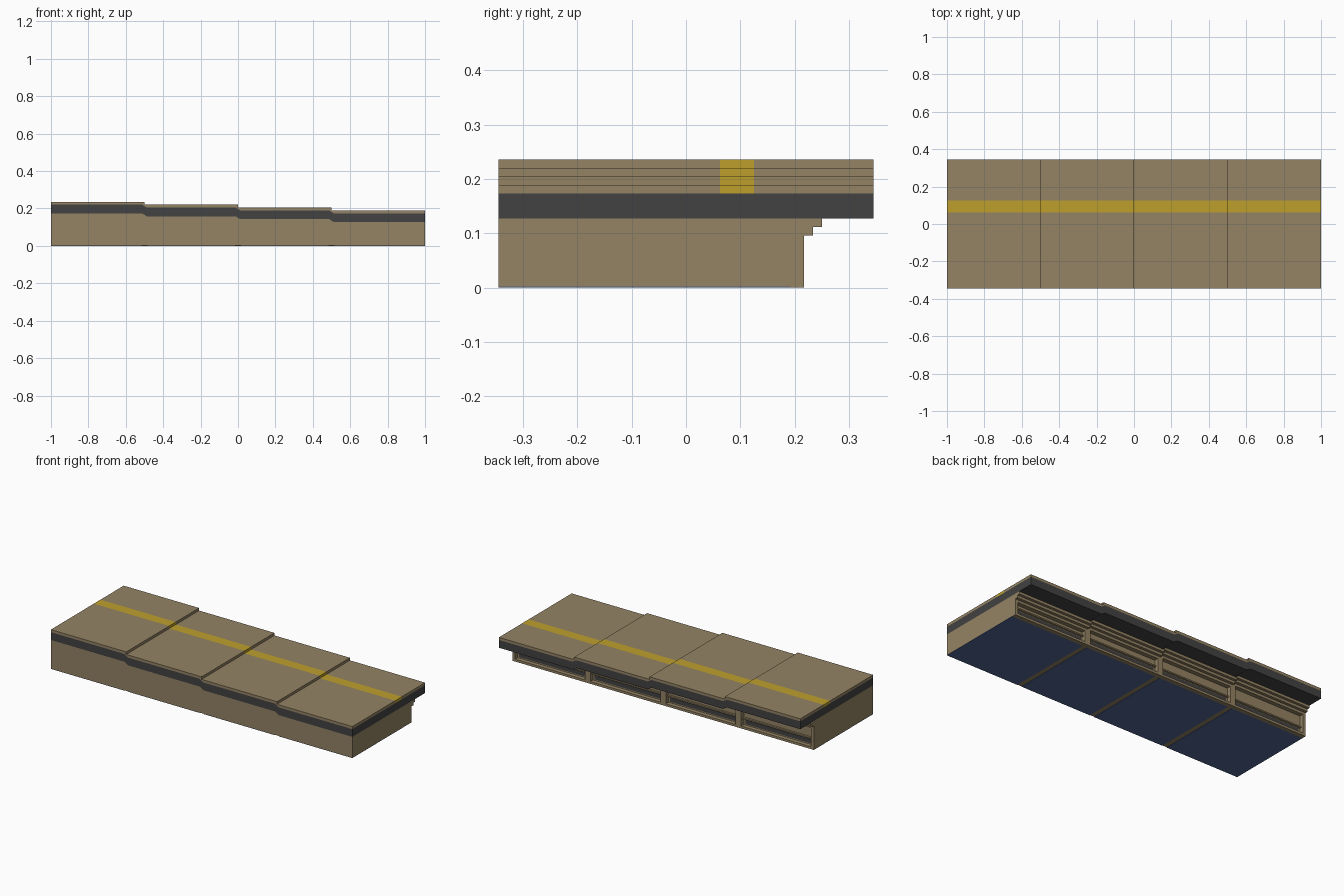
import bpy, bmesh

cube = bpy.data.objects.get("Cube")
if cube:
    bpy.data.objects.remove(cube)


def lin(c):
    c /= 255
    return c / 12.92 if c <= 0.04045 else ((c + 0.055) / 1.055) ** 2.4


def material(name, r, g, b):
    m = bpy.data.materials.new(name)
    m.use_nodes = True
    col = (lin(r), lin(g), lin(b), 1)
    m.diffuse_color = col
    bsdf = m.node_tree.nodes["Principled BSDF"]
    bsdf.inputs["Base Color"].default_value = col
    bsdf.inputs["Roughness"].default_value = 0.9
    return m


TAN = material("tan stone", 148, 131, 100)
DARK = material("dark grey", 66, 66, 66)
YELLOW = material("yellow", 189, 160, 44)
NAVY = material("slate blue", 80, 101, 146)


def prism(name, points, y0, y1, mat):
    """Extrude an x-z outline from y0 to y1."""
    bm = bmesh.new()
    face = bm.faces.new([bm.verts.new((x, y0, z)) for x, z in points])
    ext = bmesh.ops.extrude_face_region(bm, geom=[face])
    moved = [v for v in ext["geom"] if isinstance(v, bmesh.types.BMVert)]
    bmesh.ops.translate(bm, verts=moved, vec=(0, y1 - y0, 0))
    bmesh.ops.recalc_face_normals(bm, faces=bm.faces)
    mesh = bpy.data.meshes.new(name)
    bm.to_mesh(mesh)
    bm.free()
    mesh.materials.append(mat)
    ob = bpy.data.objects.new(name, mesh)
    bpy.context.collection.objects.link(ob)
    return ob


def box(name, x0, x1, y0, y1, z0, z1, mat):
    return prism(name, [(x0, z0), (x1, z0), (x1, z1), (x0, z1)], y0, y1, mat)


FRONT, BACK = -0.345, 0.345
STEP, THICK, PAVE = 0.0155, 0.0465, 0.0155
WALL, RECESS = 0.217, 0.192
BAND_Z = 0.1735          # underside of the band on the highest segment
SLOPE = 0.012            # half length of the band's slope at each step
PLATE = 0.002


def line(z):
    """Stepped line with a short slope at each joint, from x=-1 to x=1."""
    pts = [(-1, z)]
    for i, x in enumerate((-0.5, 0, 0.5)):
        pts += [(x - SLOPE, z - i * STEP), (x + SLOPE, z - (i + 1) * STEP)]
    return pts + [(1, z - 3 * STEP)]


# Dark stepped band and the solid body under it
prism("dark_band", line(BAND_Z) + line(BAND_Z + THICK)[::-1], FRONT, BACK, DARK)
prism("body", [(1, PLATE), (-1, PLATE)] + line(BAND_Z), FRONT, RECESS, TAN)

for i in range(4):
    x0, x1 = -1 + i * 0.5, -0.5 + i * 0.5
    n = i + 1
    under = BAND_Z - i * STEP
    deck = under + THICK
    top = deck + PAVE

    # Paving with a full-depth yellow safety strip
    low = [(x0, deck + (STEP / 2 if i else 0))]
    if i:
        low.append((x0 + SLOPE, deck))
    if i < 3:
        low += [(x1 - SLOPE, deck), (x1, deck - STEP / 2)]
    else:
        low.append((x1, deck))
    outline = low + [(x1, top), (x0, top)]
    prism(f"paving_front_{n}", outline, FRONT, 0.0625, TAN)
    prism(f"safety_strip_{n}", outline, 0.0625, 0.125, YELLOW)
    prism(f"paving_back_{n}", outline, 0.125, BACK, TAN)

    # Stepped cornice under the rear overhang
    box(f"cornice_upper_{n}", x0, x1, RECESS, 0.25, under - 0.0155, under, TAN)
    box(f"cornice_lower_{n}", x0, x1, RECESS, 0.234, under - 0.031, under - 0.0155, TAN)

    # Rear wall frame around a recessed panel
    rail = under - 0.046
    box(f"top_rail_{n}", x0, x1, RECESS, WALL, rail, under - 0.031, TAN)
    box(f"base_rail_{n}", x0, x1, RECESS, WALL, 0, 0.014, TAN)
    box(f"left_post_{n}", x1 - 0.018, x1, RECESS, WALL, 0.014, rail, TAN)
    box(f"right_post_{n}", x0, x0 + 0.018, RECESS, WALL, 0.014, rail, TAN)
    box(f"panel_slot_{n}", x0 + 0.03, x1 - 0.03, RECESS, RECESS + 0.003, 0.022, 0.046, DARK)
    box(f"panel_ledge_{n}", x0 + 0.018, x1 - 0.018, RECESS, RECESS + 0.012, 0.052, 0.060, TAN)

    # Blue underside plate
    a = x0 if i == 0 else x0 + 0.015
    b = x1 if i == 3 else x1 - 0.015
    box(f"underside_plate_{n}", a, b, FRONT, RECESS, 0, PLATE, NAVY)
